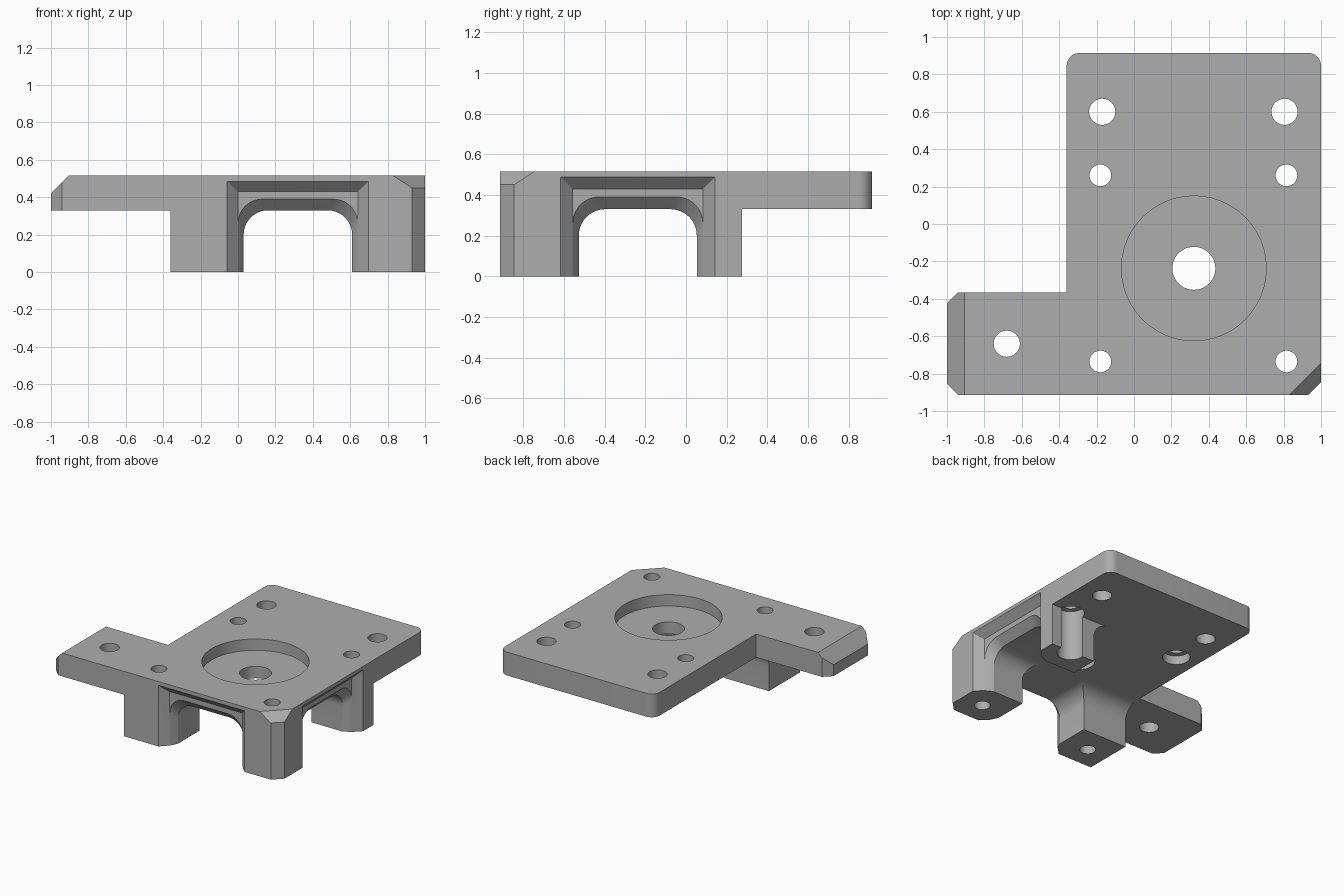
import bpy, bmesh, math
from mathutils import Matrix, Vector

cube = bpy.data.objects.get("Cube")
if cube:
    bpy.data.objects.remove(cube, do_unlink=True)

grey = bpy.data.materials.new("plain grey")
grey.use_nodes = True
COLOUR = (0.42, 0.42, 0.42, 1)
grey.diffuse_color = COLOUR
grey.node_tree.nodes["Principled BSDF"].inputs["Base Color"].default_value = COLOUR

TOP, UNDER = 0.515, 0.33
CENTRE = (0.32, -0.237)


def add_object(name, bm):
    bmesh.ops.recalc_face_normals(bm, faces=bm.faces)
    mesh = bpy.data.meshes.new(name)
    bm.to_mesh(mesh)
    bm.free()
    mesh.materials.append(grey)
    obj = bpy.data.objects.new(name, mesh)
    bpy.context.collection.objects.link(obj)
    return obj


def prism(outline, z0, z1):
    bm = bmesh.new()
    face = bm.faces.new([bm.verts.new((x, y, z0)) for x, y in outline])
    ext = bmesh.ops.extrude_face_region(bm, geom=[face])
    verts = [g for g in ext["geom"] if isinstance(g, bmesh.types.BMVert)]
    bmesh.ops.translate(bm, verts=verts, vec=(0, 0, z1 - z0))
    return bm


def slice_off(bm, point, normal):
    geom = bm.verts[:] + bm.edges[:] + bm.faces[:]
    cut = bmesh.ops.bisect_plane(bm, geom=geom, plane_co=point,
                                 plane_no=normal, clear_outer=True)
    edges = [g for g in cut["geom_cut"] if isinstance(g, bmesh.types.BMEdge)]
    bmesh.ops.contextual_create(bm, geom=edges)


def arc(cx, cy, r, start, end, steps=10):
    return [(cx + r * math.cos(math.radians(start + (end - start) * i / steps)),
             cy + r * math.sin(math.radians(start + (end - start) * i / steps)))
            for i in range(steps + 1)]


def combine(target, tool, operation):
    mod = target.modifiers.new("cut", "BOOLEAN")
    mod.operation = operation
    mod.solver = "EXACT"
    mod.object = tool
    bpy.context.view_layer.objects.active = target
    bpy.ops.object.modifier_apply(modifier=mod.name)
    bpy.data.objects.remove(tool, do_unlink=True)


def bore(x, y, r, z0, z1):
    combine(bracket, add_object("bore_cutter", prism(arc(x, y, r, 0, 352.5, 47), z0, z1)),
            "DIFFERENCE")


def archway(angle):
    # Arched tunnel that flares out into a bevelled frame at one end
    sections = [(-0.75, 0.29, UNDER, 0.13), (0.56, 0.29, UNDER, 0.13),
                (0.62, 0.32, 0.39, 0.13), (0.621, 0.321, 0.43, 0.003),
                (0.74, 0.44, 0.545, 0.003)]
    bm = bmesh.new()
    rings = []
    for d, half, top, r in sections:
        pts = [(half, -0.1)] + arc(half - r, top - r, r, 0, 90)
        pts += arc(r - half, top - r, r, 90, 180) + [(-half, -0.1)]
        rings.append([bm.verts.new((x, -d, z)) for x, z in pts])
    for a, b in zip(rings, rings[1:]):
        for i in range(len(a)):
            j = (i + 1) % len(a)
            bm.faces.new((a[i], a[j], b[j], b[i]))
    bm.faces.new(rings[0])
    bm.faces.new(rings[-1])
    bm.transform(Matrix.Translation((*CENTRE, 0)) @ Matrix.Rotation(angle, 4, "Z"))
    return add_object("archway_cutter", bm)


# Top plate with side arm, rounded back corners and chamfered tips
outline = [(-0.94, -0.915), (0.93, -0.915), (1, -0.845)]
outline += arc(0.93, 0.845, 0.07, 0, 90) + arc(-0.29, 0.845, 0.07, 90, 180)
outline += [(-0.36, -0.365), (-0.94, -0.365), (-1, -0.425), (-1, -0.855)]
bm = prism(outline, UNDER, TOP)
slice_off(bm, Vector((-1, 0, 0.42)), Vector((-1, 0, 1)))
slice_off(bm, Vector((0.93, -0.915, 0.45)), Vector((0.65, -0.65, 1)))
bracket = add_object("bracket", bm)

# Block that becomes the three legs
legs = add_object("legs", prism(
    [(-0.36, -0.915), (0.93, -0.915), (1, -0.845), (1, 0.275),
     (0.32, 0.275), (0.32, -0.24), (-0.36, -0.24)], 0, 0.4))
combine(bracket, legs, "UNION")

# Crossing archways between the legs
for angle in (0, math.pi / 2):
    combine(bracket, archway(angle), "DIFFERENCE")

# Round pocket and centre hole
bore(*CENTRE, 0.387, 0.425, 0.6)
bore(*CENTRE, 0.115, 0.2, 0.6)

# Mounting holes
for x, y in ((-0.17, 0.6), (0.805, 0.6), (-0.68, -0.64)):
    bore(x, y, 0.07, 0.2, 0.6)

# Leg screw holes, the back pair widened from below
for x in (-0.18, 0.815):
    bore(x, -0.735, 0.058, -0.1, 0.6)
    bore(x, 0.26, 0.058, -0.1, 0.6)
    bore(x, 0.26, 0.1, -0.1, 0.4)

bpy.ops.object.select_all(action="DESELECT")
bracket.select_set(True)
bpy.context.view_layer.objects.active = bracket
bpy.ops.object.shade_smooth_by_angle(angle=math.radians(25))
